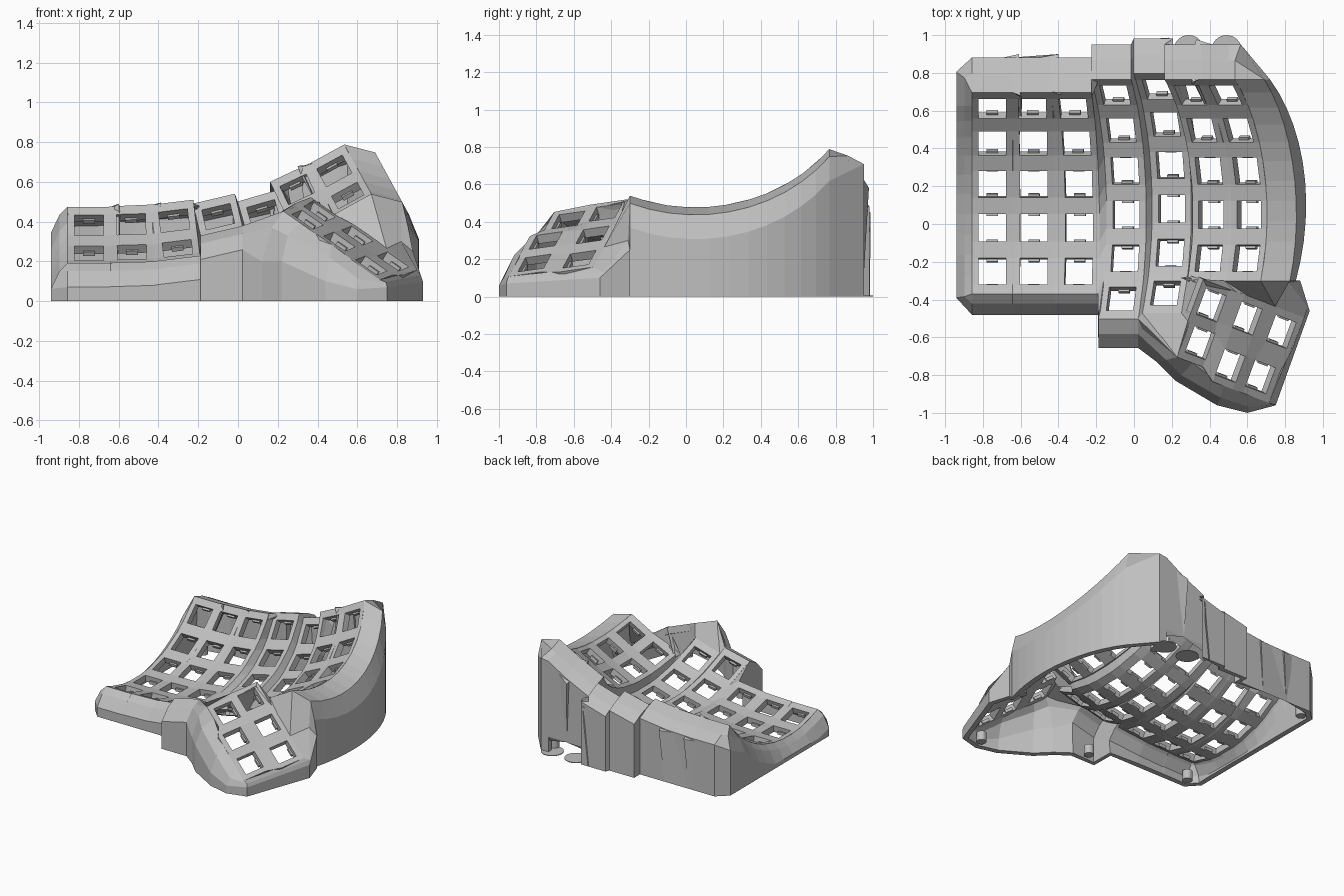
import bpy, bmesh
from math import sin, cos
from mathutils import Vector, Matrix

cube = bpy.data.objects.get("Cube")
if cube:
    bpy.data.objects.remove(cube)

grey = bpy.data.materials.new("plain grey")
grey.use_nodes = True
grey.diffuse_color = (0.52, 0.52, 0.52, 1)
grey.node_tree.nodes["Principled BSDF"].inputs["Base Color"].default_value = grey.diffuse_color

# Key columns: base x, y, z, roll, first row; each is an arc that curves upward
COLS = [(-.75, -.02, .12, 0, -1), (-.53, -.02, .125, .03, -1), (-.29, -.02, .145, .12, -1),
        (-.04, .05, .17, .23, -2), (.20, .08, .19, .28, -2),
        (.41, .05, .325, .44, -1), (.61, .05, .425, .50, -1)]
R, STEP, HOLE, W = .90, .26, .073, .108
BACK, FRONT, LONG = .92, -.40, -.66


def col(c, u, t):
    x, y, z, roll, _ = COLS[c]
    side, up = Vector((cos(roll), 0, sin(roll))), Vector((-sin(roll), 0, cos(roll)))
    return Vector((x, y + R * sin(t), z)) + side * u + up * R * (1 - cos(t))


# Thumb keys: centres in three columns and two rows
THUMB = [[(.41, -.43, .45), (.35, -.63, .41)],
         [(.60, -.50, .33), (.51, -.75, .30)],
         [(.78, -.57, .20), (.67, -.81, .18)]]
TU, TV = Vector((.18, -.068, -.125)), Vector((-.085, -.23, -.033))
A, B1, Z1 = -.46, 1.46, 2.46


def thumb(s, r):
    i, j = min(2, max(0, round(s))), min(1, max(0, round(r)))
    return Vector(THUMB[i][j]) + TU * (s - i) + TV * (r - j)


def finish(name, bm):
    me = bpy.data.meshes.new(name)
    bm.to_mesh(me)
    bm.free()
    me.materials.append(grey)
    ob = bpy.data.objects.new(name, me)
    bpy.context.collection.objects.link(ob)
    return ob


def surface(name, faces, thick):
    """Sheet of faces, thickened away from its outer side."""
    bm, seen = bmesh.new(), {}
    for face in faces:
        verts = []
        for p in face:
            key = tuple(round(k, 4) for k in p)
            v = seen.get(key) or seen.setdefault(key, bm.verts.new(p))
            if v not in verts:
                verts.append(v)
        if len(verts) > 2 and not bm.faces.get(verts):
            bm.faces.new(verts)
    ob = finish(name, bm)
    mod = ob.modifiers.new("thickness", "SOLIDIFY")
    mod.thickness, mod.offset = thick, -1
    return ob


def strip(left, right):
    return [(left[i], right[i], right[i + 1], left[i + 1]) for i in range(len(left) - 1)]


# Main plate with a square opening per key
def t_lines(first):
    ts = [FRONT, BACK] + ([LONG] if first == -2 else [])
    for k in range(first, 4):
        ts += [k * STEP - HOLE / R, k * STEP + HOLE / R]
    return sorted(ts)


faces, keys = [], []
for c, spec in enumerate(COLS):
    ts, us = t_lines(spec[4]), (-W, -HOLE, HOLE, W)
    for t0, t1 in zip(ts, ts[1:]):
        k = (t0 + t1) / 2 / STEP
        is_key = abs(k - round(k)) < .01 and t1 - t0 < .17
        for n in range(3):
            if not (is_key and n == 1):
                faces.append((col(c, us[n], t0), col(c, us[n + 1], t0),
                              col(c, us[n + 1], t1), col(c, us[n], t1)))
        if is_key:
            tm = (t0 + t1) / 2
            keys.append((col(c, 0, tm), col(c, 1, tm) - col(c, 0, tm),
                         col(c, 0, tm + .01) - col(c, 0, tm - .01)))
    # Connector to the next column
    if c < 6:
        both = t_lines(max(spec[4], COLS[c + 1][4]))
        faces += strip([col(c, W, t) for t in both], [col(c + 1, -W, t) for t in both])
surface("key_plate", faces, .05)

# Thumb plate
faces = []
ss = [A, -.3, .3, .7, 1.3, 1.7, 2.3, Z1]
rs = [A, -.3, .3, .7, 1.3, B1]
for i in range(7):
    for j in range(5):
        if not (i % 2 and j % 2):
            faces.append((thumb(ss[i], rs[j]), thumb(ss[i], rs[j + 1]),
                          thumb(ss[i + 1], rs[j + 1]), thumb(ss[i + 1], rs[j])))
        else:
            keys.append((thumb(i // 2, j // 2), TU, -TV))
surface("thumb_plate", faces, .05)

# Webs that join the thumb plate and the long columns
faces = strip([col(5, -W, FRONT), col(5, W, FRONT), col(6, -W, FRONT), col(6, W, FRONT)],
              [thumb(A, A), thumb(.5, A), thumb(.8, A), thumb(1.6, A)])
faces += strip([col(3, W, LONG), col(4, -W, LONG), col(4, W, LONG), col(4, W, FRONT), col(5, -W, FRONT)],
               [thumb(A, B1), thumb(A, B1), thumb(A, .5), thumb(A, A), thumb(A, A)])
faces += strip([col(2, W, FRONT)] * 2, [col(3, -W, LONG), col(3, -W, FRONT)])
surface("thumb_web", faces, .04)

# Switch clips on two sides of every opening
bm = bmesh.new()
for centre, u, v in keys:
    u, v = u.normalized(), v.normalized()
    n = u.cross(v).normalized()
    v = n.cross(u)
    for s in (-1, 1):
        p = centre + v * s * (HOLE - .003) - n * .038
        m = Matrix((u, v, n)).transposed().to_4x4()
        bmesh.ops.create_cube(bm, size=1, matrix=Matrix.Translation(p) @ m @ Matrix.Diagonal((.06, .016, .022, 1)))
finish("switch_clips", bm)

# Outer wall: each station runs rim, shoulder, skirt, floor
wall = []


def station(rim, shoulder, skirt, floor=0):
    skirt = Vector((skirt[0], skirt[1], max(skirt[2], floor + .03)))
    wall.append((rim, Vector(shoulder), skirt, Vector((skirt.x, skirt.y, floor))))


def offset(rim, d1, d2, floor=0):
    station(rim, rim + Vector(d1), rim + Vector(d2), floor)


# Back, with a low cable notch behind the two outer columns
for c in range(7):
    for u in (-W, W):
        d1, d2 = (0, .10, -.035), (.03 if (c, u) == (6, W) else 0, .185, -.08)
        p = col(c, u, BACK)
        if (c, u) == (6, W):
            q = col(c, .07, BACK)
            offset(q, d1, (0, .185, -.07), .12)
            offset(q, d1, (0, .185, -.07))
        offset(p, d1, d2)
        if (c, u) == (5, -W):
            offset(p, d1, d2, .12)
        elif c == 5:
            wall.pop()
            offset(p, d1, d2, .12)
        elif (c, u) == (6, -W):
            wall.pop()
            offset(p, d1, d2, .12)
# Right side
for k in range(12):
    t = BACK + (FRONT - BACK) * k / 11
    offset(col(6, W, t), (.155, 0, -.04), (.185 + .025 * sin(k / 11 * 3.1), 0, -.17))
# Thumb surround
station(thumb(1.6, A), (.82, -.31, .30), (.88, -.30, .25))
station(thumb(Z1, A), (.92, -.44, .13), (.93, -.46, .10))
station(thumb(Z1, B1), (.745, -.955, .095), (.75, -.96, .07))
station(thumb(2, B1), (.61, -.97, .11), (.60, -1, .06))
station(thumb(1, B1), (.46, -.92, .22), (.44, -.96, .10))
station(thumb(0, B1), (.25, -.80, .33), (.22, -.83, .20))
station(thumb(A, B1), (.17, -.72, .37), (.12, -.73, .20))
# Front
for u in (W, -W):
    offset(col(3, u, LONG), (0, -.08, -.04), (0, -.155, -.12))
for c in (2, 1, 0):
    for u in (W, -W):
        offset(col(c, u, FRONT), (0, -.05, -.04), (0, -.11, -.12))
# Left side
for k in range(12):
    t = FRONT + (BACK - FRONT) * k / 11
    e = .11 if k == 11 else -.02 if k == 0 else 0
    offset(col(0, -W, t), (-.04, e * .7, -.04), (-.083, e, -.13))
wall.append(wall[0])

faces = []
for s, n in zip(wall, wall[1:]):
    for i in range(3):
        faces.append((s[i + 1], s[i], n[i], n[i + 1]))
surface("case_wall", faces, .04)

# Screw posts inside the wall, and two loose discs on the floor


def cylinder(name, x, y, r, h):
    bm = bmesh.new()
    bmesh.ops.create_cone(bm, cap_ends=True, segments=32, radius1=r, radius2=r, depth=h,
                          matrix=Matrix.Translation((x, y, h / 2)))
    return finish(name, bm)


for n, (x, y) in enumerate([(-.85, .79), (-.82, -.40), (-.07, -.57), (.52, .85), (.83, -.22), (.62, -.91)]):
    cylinder("screw_post_%d" % (n + 1), x, y, .035, .07)
for n, x in enumerate((.29, .49)):
    cylinder("floor_disc_%d" % (n + 1), x, .92, .08, .005)
